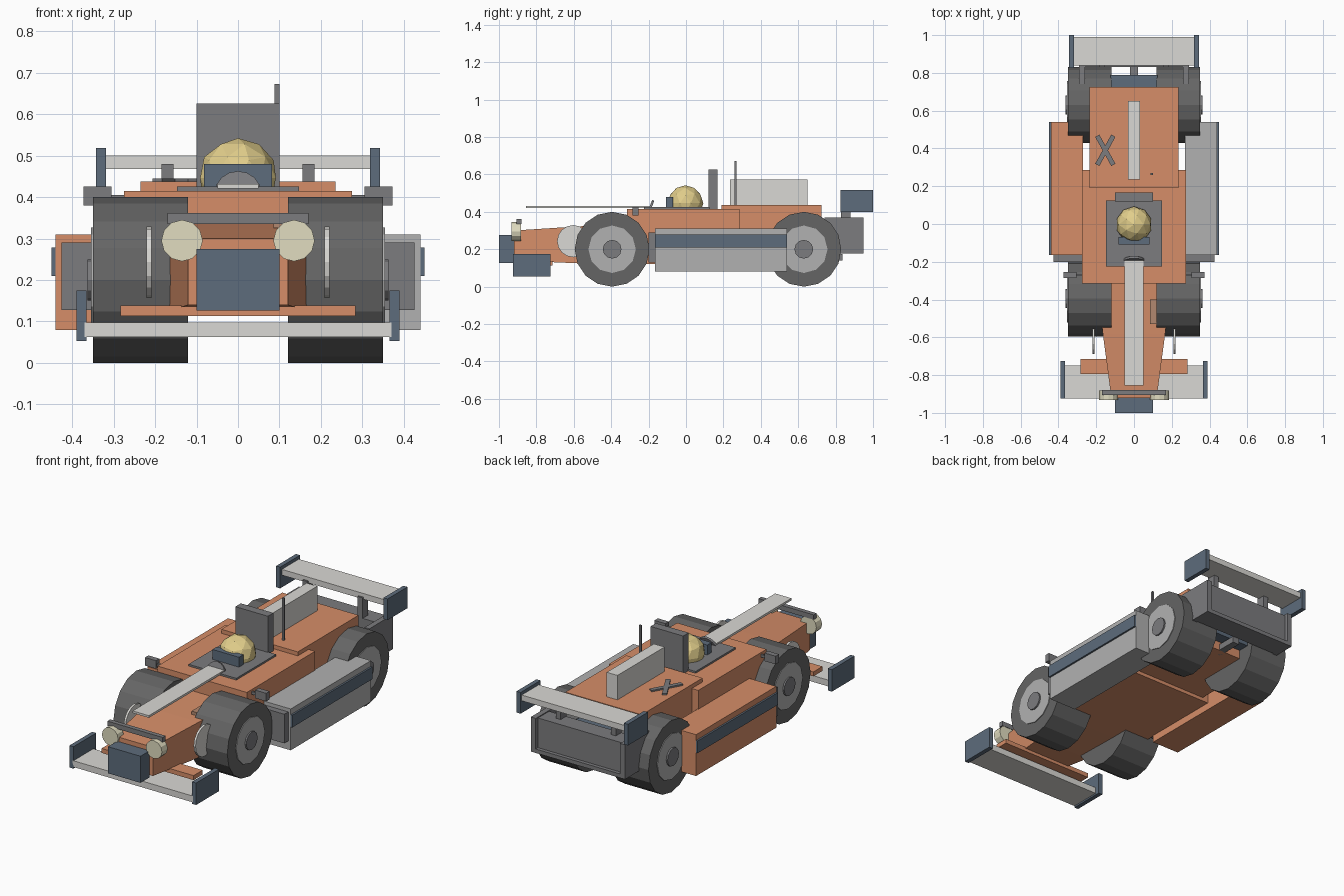
import bpy, math
from mathutils import Matrix

if "Cube" in bpy.data.objects:
    bpy.data.objects.remove(bpy.data.objects["Cube"])


def mat(name, r, g, b):
    m = bpy.data.materials.new(name)
    m.diffuse_color = (r, g, b, 1)
    m.use_nodes = True
    m.node_tree.nodes["Principled BSDF"].inputs["Base Color"].default_value = m.diffuse_color
    return m


ORANGE = mat("orange", 0.67, 0.27, 0.14)
BLUE = mat("slate_blue", 0.11, 0.15, 0.20)
WHITE = mat("off_white", 0.70, 0.69, 0.66)
GOLD = mat("gold", 0.76, 0.62, 0.26)
CREAM = mat("cream", 0.75, 0.72, 0.53)
TYRE = mat("tyre_grey", 0.13, 0.13, 0.13)
MID = mat("mid_grey", 0.20, 0.20, 0.21)
LIGHT = mat("light_grey", 0.44, 0.44, 0.44)
BROWN = mat("brown", 0.45, 0.25, 0.16)


def mesh_object(name, verts, faces, m):
    me = bpy.data.meshes.new(name)
    me.from_pydata(verts, [], faces)
    ob = bpy.data.objects.new(name, me)
    bpy.context.collection.objects.link(ob)
    me.materials.append(m)
    return ob


def loft(name, stations, m):
    """Rectangular sections along y: (y, half_width, z_low, z_high)."""
    verts, faces = [], []
    for y, w, lo, hi in stations:
        verts += [(-w, y, lo), (w, y, lo), (w, y, hi), (-w, y, hi)]
    for s in range(len(stations) - 1):
        for i in range(4):
            a, b = s * 4 + i, s * 4 + (i + 1) % 4
            faces.append((a, b, b + 4, a + 4))
    n = len(verts)
    faces += [(3, 2, 1, 0), (n - 4, n - 3, n - 2, n - 1)]
    return mesh_object(name, verts, faces, m)


def box(name, x, y, z, m):
    ob = loft(name, [(y[0], (x[1] - x[0]) / 2, *z), (y[1], (x[1] - x[0]) / 2, *z)], m)
    ob.data.transform(Matrix.Translation(((x[0] + x[1]) / 2, 0, 0)))
    return ob


def pair(name, x, y, z, m):
    box(name + "_right", x, y, z, m)
    box(name + "_left", (-x[1], -x[0]), y, z, m)


def disc(name, loc, r, depth, axis, sides, m):
    rot = {"X": (0, math.pi / 2, 0), "Y": (math.pi / 2, 0, 0)}.get(axis, axis)
    bpy.ops.mesh.primitive_cylinder_add(vertices=sides, radius=r, depth=depth,
                                        location=loc, rotation=rot)
    ob = bpy.context.object
    ob.name = name
    ob.data.materials.append(m)
    return ob


# Body shell
loft("nose", [(-0.92, 0.12, 0.14, 0.30), (-0.58, 0.165, 0.125, 0.322),
              (-0.31, 0.195, 0.12, 0.335)], ORANGE)
box("main_body", (-0.275, 0.275), (-0.315, 0.285), (0.12, 0.415), ORANGE)
box("engine_cover", (-0.235, 0.235), (0.19, 0.725), (0.14, 0.437), ORANGE)
box("nose_tip", (-0.10, 0.10), (-1.0, -0.92), (0.127, 0.275), BLUE)
box("nose_patch", (0.085, 0.18), (-0.53, -0.40), (0.325, 0.343), BROWN)
box("top_stripe", (-0.05, 0.05), (-0.855, -0.19), (0.42, 0.432), WHITE)

# Front wing
box("front_wing", (-0.37, 0.37), (-0.925, -0.75), (0.062, 0.097), WHITE)
box("front_flap", (-0.283, 0.283), (-0.795, -0.715), (0.113, 0.138), ORANGE)
pair("front_endplate", (0.365, 0.39), (-0.925, -0.725), (0.053, 0.175), BLUE)

# Lamps and light bar
for s, side in ((1, "right"), (-1, "left")):
    disc("headlight_" + side, (s * 0.135, -0.907, 0.295), 0.05, 0.05, "Y", 12, CREAM)
box("light_bar", (-0.17, 0.17), (-0.905, -0.88), (0.335, 0.362), MID)

# Sidepods, intakes and stripes
for s, side, m in ((1, "right", LIGHT), (-1, "left", ORANGE)):
    x = sorted((s * 0.27, s * 0.44))
    box("sidepod_" + side, x, (-0.165, 0.54), (0.08, 0.31), m)
pair("sidepod_stripe", (0.438, 0.45), (-0.165, 0.54), (0.21, 0.278), BLUE)
pair("intake", (0.25, 0.425), (-0.20, -0.16), (0.128, 0.29), MID)
pair("mirror", (0.305, 0.373), (-0.285, -0.255), (0.38, 0.425), MID)
pair("mirror_arm", (0.25, 0.31), (-0.275, -0.265), (0.39, 0.405), MID)

# Cockpit and driver
box("cockpit_rim", (-0.147, 0.147), (-0.225, 0.125), (0.41, 0.425), MID)
bpy.ops.mesh.primitive_ico_sphere_add(subdivisions=2, radius=0.096,
                                      location=(0, -0.003, 0.446))
helmet = bpy.context.object
helmet.name = "helmet"
helmet.data.materials.append(GOLD)
box("visor", (-0.082, 0.082), (-0.108, -0.07), (0.425, 0.48), BLUE)
disc("steering_wheel", (0, -0.195, 0.408), 0.056, 0.012,
     (math.radians(70), 0, 0), 16, MID)
box("headrest", (-0.10, 0.10), (0.12, 0.168), (0.41, 0.626), MID)

# Engine deck details
box("engine_fin", (-0.033, 0.033), (0.235, 0.65), (0.43, 0.573), WHITE)
box("antenna", (0.088, 0.10), (0.26, 0.271), (0.43, 0.672), MID)
for a in (29, -29):
    tape = box("tape_strip", (-0.0125, 0.0125), (-0.088, 0.088), (0.43, 0.445), MID)
    tape.location = (-0.152, 0.39, 0)
    tape.rotation_euler.z = math.radians(a)

# Wheels
for s, side in ((1, "right"), (-1, "left")):
    for y, end in ((-0.395, "front"), (0.63, "rear")):
        tag = end + "_" + side
        disc("tyre_" + tag, (s * 0.235, y, 0.2), 0.2, 0.23, "X", 16, TYRE)
        disc("rim_" + tag, (s * 0.2375, y, 0.2), 0.127, 0.233, "X", 12, LIGHT)
        disc("hub_" + tag, (s * 0.25, y, 0.2), 0.05, 0.225, "X", 12, MID)
        disc("axle_" + tag, (s * 0.1, y, 0.2), 0.025, 0.2, "X", 8, MID)
    disc("roundel_" + side, (s * 0.215, -0.603, 0.243), 0.086, 0.012, "X", 16, WHITE)

# Rear box and wing
pair("rear_side_plate", (0.26, 0.29), (0.74, 0.95), (0.178, 0.37), MID)
box("rear_panel", (-0.265, 0.265), (0.832, 0.93), (0.19, 0.365), MID)
box("rear_tray", (-0.265, 0.265), (0.832, 0.95), (0.178, 0.20), MID)
box("rear_bulkhead", (-0.125, 0.125), (0.72, 0.79), (0.19, 0.34), BLUE)
box("tail_pipe", (-0.02, 0.02), (0.68, 0.838), (0.14, 0.175), MID)
pair("wing_post", (0.155, 0.185), (0.83, 0.88), (0.35, 0.48), MID)
box("rear_wing", (-0.325, 0.325), (0.84, 0.99), (0.468, 0.50), WHITE)
pair("rear_endplate", (0.318, 0.343), (0.825, 1.0), (0.40, 0.518), BLUE)
